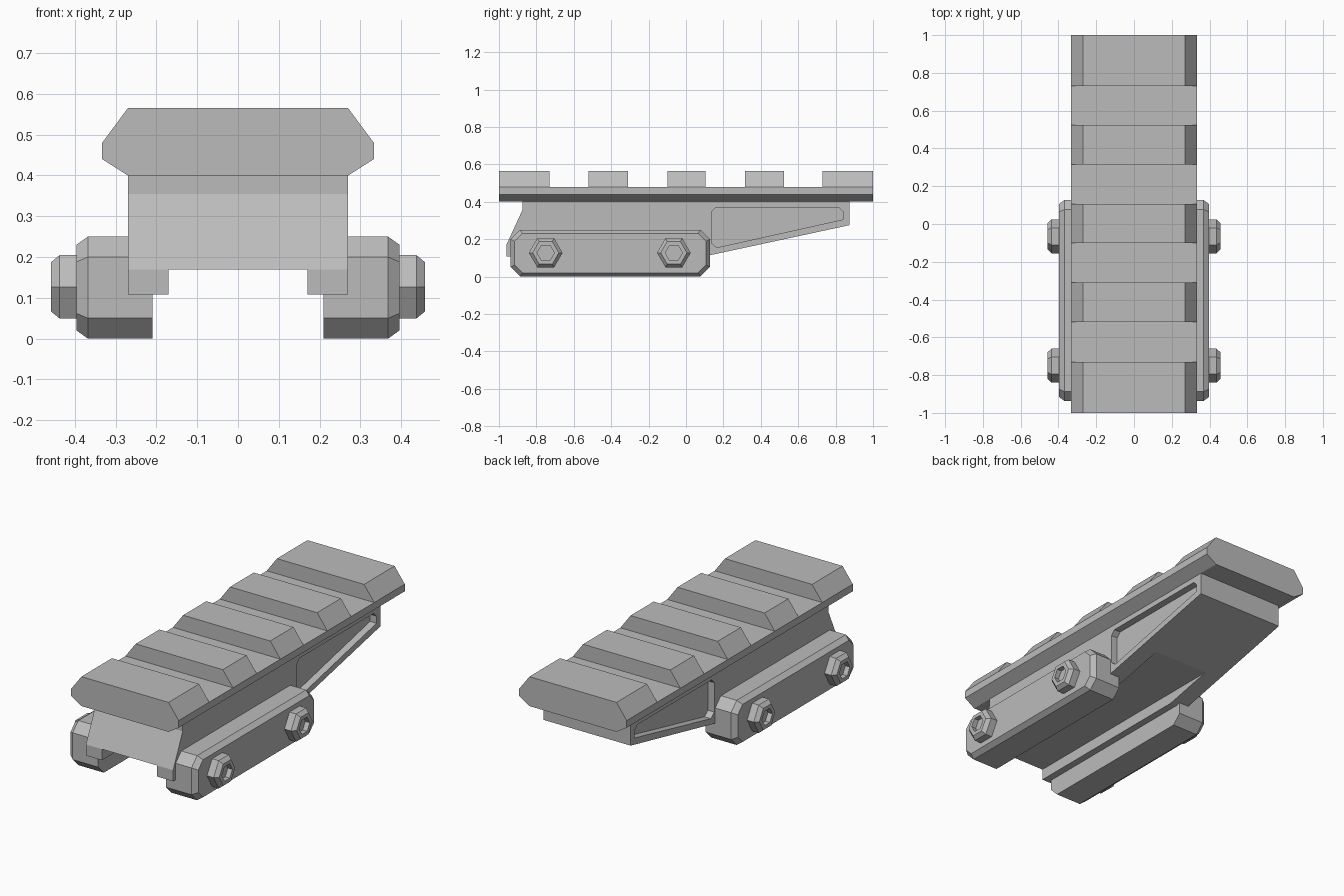
import bpy
import bmesh
from math import cos, sin, pi, radians

cube = bpy.data.objects.get("Cube")
if cube:
    bpy.data.objects.remove(cube, do_unlink=True)

GREY = (0.5, 0.5, 0.5, 1)
grey = bpy.data.materials.new("grey metal")
grey.use_nodes = True
grey.diffuse_color = GREY
grey.node_tree.nodes["Principled BSDF"].inputs["Base Color"].default_value = GREY


def loft(name, rings):
    """Skin a list of matching rings, cap both ends and tidy flat regions."""
    bm = bmesh.new()
    loops = [[bm.verts.new(p) for p in ring] for ring in rings]
    n = len(loops[0])
    for a, b in zip(loops, loops[1:]):
        for i in range(n):
            j = (i + 1) % n
            bm.faces.new((a[i], a[j], b[j], b[i]))
    bm.faces.new(loops[0])
    bm.faces.new(loops[-1])
    bmesh.ops.remove_doubles(bm, verts=bm.verts, dist=0.0001)
    bmesh.ops.dissolve_limit(bm, angle_limit=radians(0.5), verts=bm.verts, edges=bm.edges)
    bmesh.ops.recalc_face_normals(bm, faces=bm.faces)
    mesh = bpy.data.meshes.new(name)
    bm.to_mesh(mesh)
    bm.free()
    mesh.materials.append(grey)
    obj = bpy.data.objects.new(name, mesh)
    bpy.context.collection.objects.link(obj)
    return obj


def side_ring(x, points):
    return [(x, y, z) for y, z in points]


def mirror_x(obj):
    obj.modifiers.new("mirror", 'MIRROR').use_axis[0] = True


def cut(obj, cutter):
    cutter.hide_render = True
    mod = obj.modifiers.new("cut", 'BOOLEAN')
    mod.operation = 'DIFFERENCE'
    mod.solver = 'EXACT'
    mod.object = cutter
    bpy.context.view_layer.objects.active = obj
    bpy.ops.object.modifier_apply(modifier=mod.name)
    bpy.data.objects.remove(cutter, do_unlink=True)


# Slotted top rail: the section steps between tooth and groove height
def rail_ring(y, top):
    half = [(0.27, 0.40), (0.333, 0.44), (0.333, 0.48), (0.27, top)]
    return [(x, y, z) for x, z in half] + [(-x, y, z) for x, z in reversed(half)]


TOOTH, GROOVE = 0.565, 0.48
teeth = [(-1, -0.73), (-0.52, -0.31), (-0.10, 0.105), (0.315, 0.525), (0.73, 1)]
rings = []
for start, end in teeth:
    if start > -1:
        rings.append(rail_ring(start, GROOVE))
    rings += [rail_ring(start, TOOTH), rail_ring(end, TOOTH)]
    if end < 1:
        rings.append(rail_ring(end, GROOVE))
loft("top_rail", rings)

# Mount body with a sloping underside at the back
profile = [(-0.875, 0.40), (-0.875, 0.355), (-0.96, 0.17), (-0.96, 0.108),
           (0.10, 0.108), (0.875, 0.275), (0.875, 0.40)]
body = loft("mount_body", [side_ring(x, profile) for x in (-0.27, 0.27)])

# Channel along the underside
channel = [(-1.1, 0.0), (-1.1, 0.17), (1.1, 0.17), (1.1, 0.0)]
cut(body, loft("channel_cutter", [side_ring(x, channel) for x in (-0.17, 0.17)]))

# Shallow wedge pockets on both sides
pocket = [(0.135, 0.18), (0.135, 0.345), (0.16, 0.37), (0.815, 0.37),
          (0.84, 0.345), (0.84, 0.305), (0.165, 0.155)]
for s in (-1, 1):
    cut(body, loft("pocket_cutter", [side_ring(s * x, pocket) for x in (0.23, 0.30)]))


# Clamp bars: long octagons with a bevelled outer rim
def octagon(inset):
    y0, y1, z0, z1 = -0.937 + inset, 0.127 - inset, inset, 0.25 - inset
    c = 0.05 - inset * 0.4
    return [(y0 + c, z0), (y1 - c, z0), (y1, z0 + c), (y1, z1 - c),
            (y1 - c, z1), (y0 + c, z1), (y0, z1 - c), (y0, z0 + c)]


clamp = loft("clamp_bar", [side_ring(0.21, octagon(0)), side_ring(0.368, octagon(0)),
                           side_ring(0.396, octagon(0.02))])
mirror_x(clamp)

# Hexagonal bolts with chamfered heads and hex sockets
for name, yc in (("front_bolt", -0.75), ("rear_bolt", -0.065)):
    steps = [(0.38, 0.09), (0.437, 0.09), (0.458, 0.07), (0.458, 0.046), (0.43, 0.046)]
    bolt = loft(name, [side_ring(x, [(yc + r * cos(i * pi / 3), 0.127 + r * sin(i * pi / 3))
                                     for i in range(6)]) for x, r in steps])
    mirror_x(bolt)
